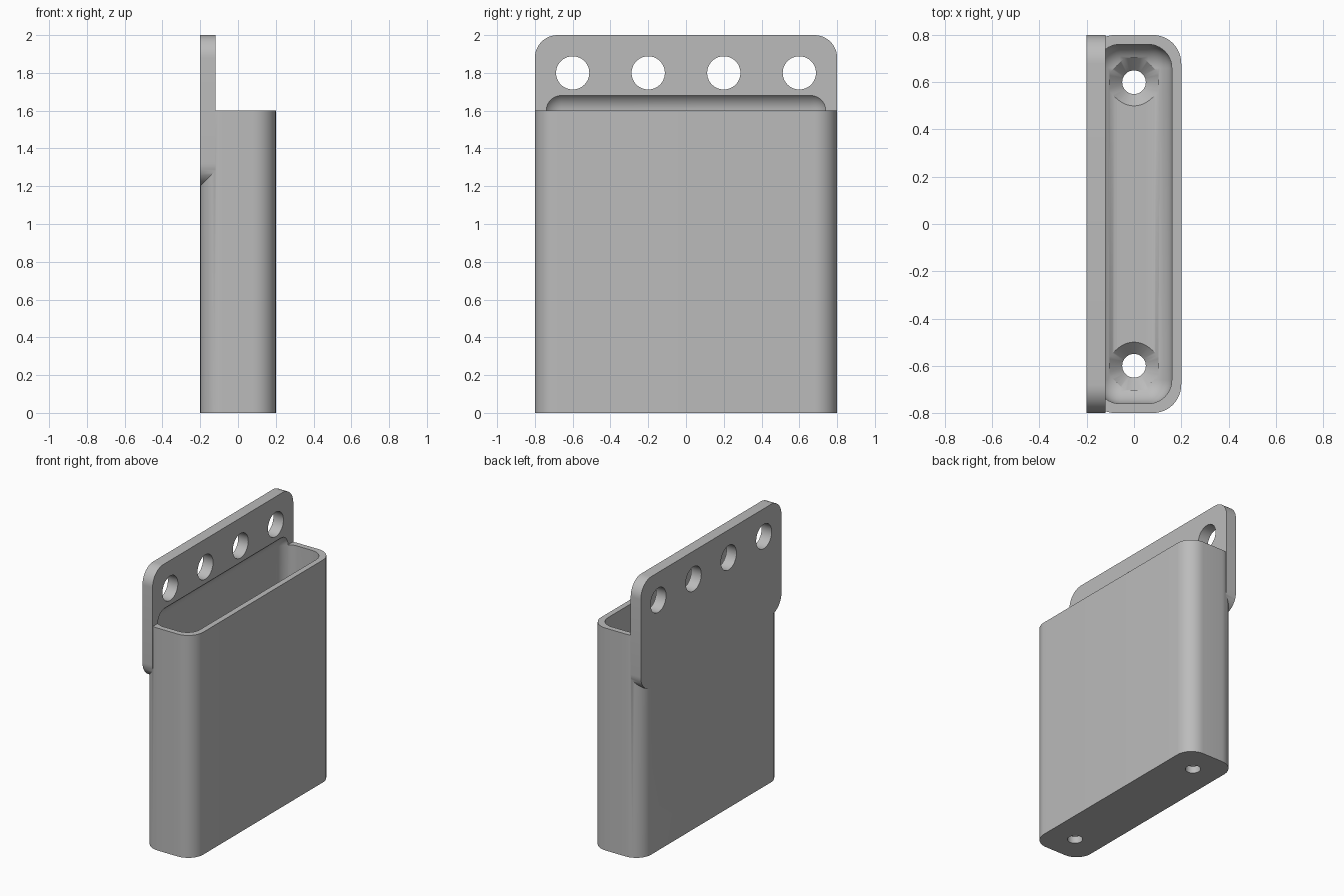
import bpy, bmesh
from math import radians
from mathutils import Matrix, Vector

cube = bpy.data.objects.get("Cube")
if cube:
    bpy.data.objects.remove(cube, do_unlink=True)

grey = bpy.data.materials.new("plain grey")
grey.use_nodes = True
GREY = (0.5, 0.5, 0.5, 1)
grey.diffuse_color = GREY
grey.node_tree.nodes["Principled BSDF"].inputs["Base Color"].default_value = GREY


def finish(name, bm):
    mesh = bpy.data.meshes.new(name)
    bm.to_mesh(mesh)
    bm.free()
    mesh.materials.append(grey)
    obj = bpy.data.objects.new(name, mesh)
    bpy.context.collection.objects.link(obj)
    return obj


def rounded_box(name, low, high, radius, axes):
    """Box whose edges running along the given axes are rounded."""
    low, high = Vector(low), Vector(high)
    bm = bmesh.new()
    bmesh.ops.create_cube(bm, size=1)
    for v in bm.verts:
        v.co = (low + high) / 2 + v.co * (high - low)
    edges = [e for e in bm.edges
             if any(abs((e.verts[0].co - e.verts[1].co)[a]) > 0.01 for a in axes)]
    bmesh.ops.bevel(bm, geom=edges, offset=radius, segments=12,
                    profile=0.5, affect='EDGES')
    return finish(name, bm)


def cone(name, centre, r_low, r_high, depth, turn=None):
    bm = bmesh.new()
    bmesh.ops.create_cone(bm, cap_ends=True, segments=48, radius1=r_low,
                          radius2=r_high, depth=depth,
                          matrix=Matrix.Translation(centre) @ (turn or Matrix()))
    return finish(name, bm)


def combine(target, other, operation):
    mod = target.modifiers.new(operation.title(), 'BOOLEAN')
    mod.operation, mod.solver, mod.object = operation, 'EXACT', other
    bpy.context.view_layer.objects.active = target
    bpy.ops.object.modifier_apply(modifier=mod.name)
    bpy.data.objects.remove(other, do_unlink=True)


# Hollow box body with its hanging plate
holder = rounded_box("wall_holder", (-0.2, -0.8, 0), (0.2, 0.8, 1.6), 0.12, [2])
plate = rounded_box("hanging_plate", (-0.2, -0.8, 1.2), (-0.12, 0.8, 2), 0.12, [0])
combine(holder, plate, 'UNION')

# Cavity, which also scoops into the plate above the rim
cavity = rounded_box("cavity", (-0.16, -0.76, 0.1), (0.16, 0.76, 1.7), 0.1, [0, 1, 2])
combine(holder, cavity, 'DIFFERENCE')

# Row of round holes through the plate
sideways = Matrix.Rotation(radians(90), 4, 'Y')
for y in (-0.6, -0.2, 0.2, 0.6):
    combine(holder, cone("plate_hole", (-0.16, y, 1.8), 0.088, 0.088, 0.2, sideways),
            'DIFFERENCE')

# Countersunk screw holes in the floor
for y in (-0.6, 0.6):
    combine(holder, cone("screw_hole", (0, y, 0.05), 0.05, 0.05, 0.2), 'DIFFERENCE')
    combine(holder, cone("countersink", (0, y, 0.08), 0.05, 0.11, 0.06), 'DIFFERENCE')

bpy.ops.object.select_all(action='DESELECT')
holder.select_set(True)
bpy.context.view_layer.objects.active = holder
bpy.ops.object.shade_smooth_by_angle(angle=radians(30))
